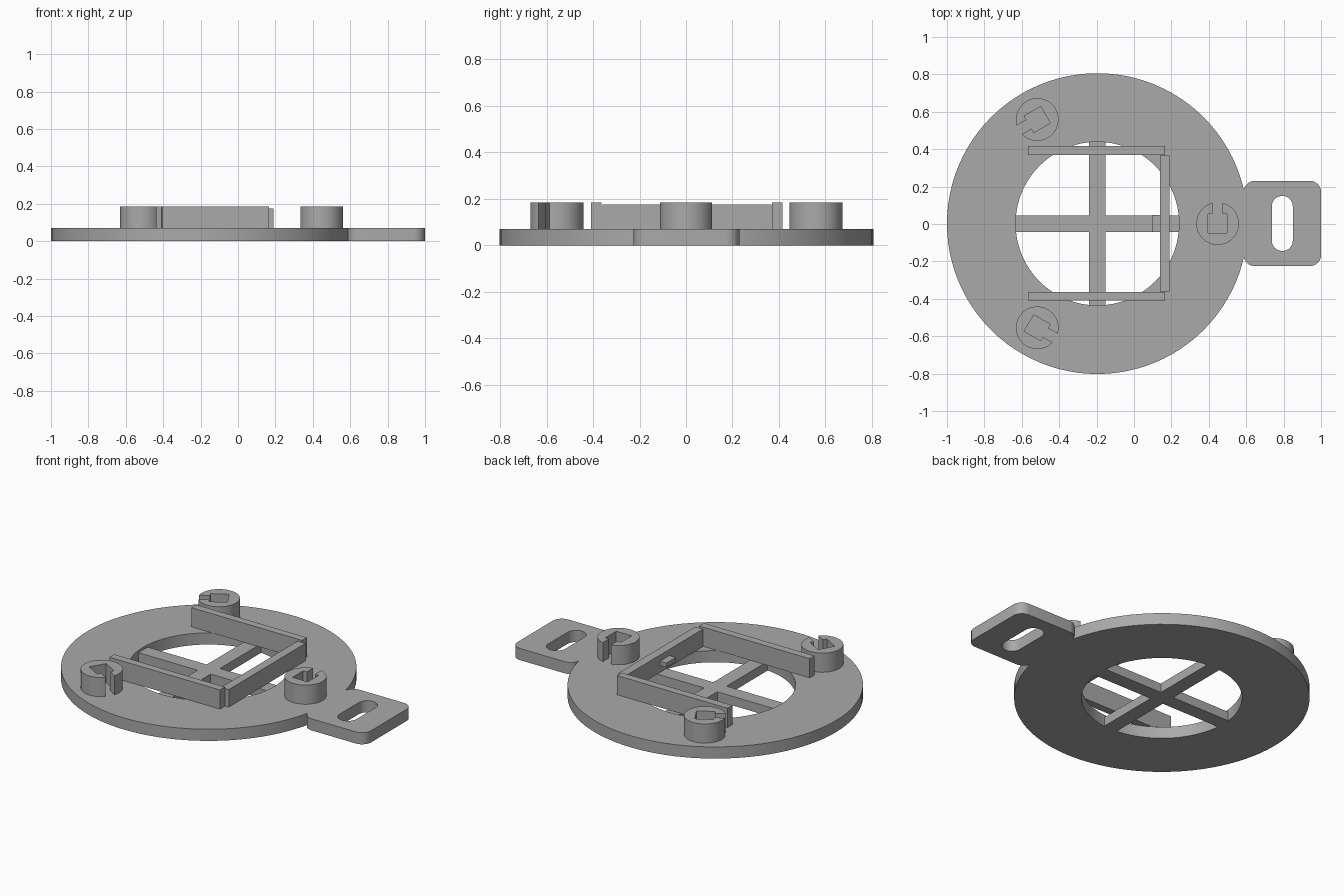
import bpy
import bmesh
from math import sin, cos, pi, radians, asin
from mathutils import Matrix

if "Cube" in bpy.data.objects:
    bpy.data.objects.remove(bpy.data.objects["Cube"])

GREY = (0.4, 0.4, 0.4, 1)
mat = bpy.data.materials.new("plain grey")
mat.use_nodes = True
mat.diffuse_color = GREY
mat.node_tree.nodes["Principled BSDF"].inputs["Base Color"].default_value = GREY

PLATE = 0.07      # plate thickness
TOP = 0.185       # top of posts and side walls
CX = -0.196       # disc centre


def finish(name, bm, matrix=Matrix()):
    bmesh.ops.recalc_face_normals(bm, faces=bm.faces)
    mesh = bpy.data.meshes.new(name)
    bm.to_mesh(mesh)
    bm.free()
    mesh.shade_smooth()
    mesh.set_sharp_from_angle(angle=radians(30))
    mesh.materials.append(mat)
    ob = bpy.data.objects.new(name, mesh)
    ob.matrix_world = matrix
    bpy.context.collection.objects.link(ob)
    return ob


def prism(name, outline, z0, z1, matrix=Matrix()):
    """Extrude a closed outline from z0 to z1."""
    bm = bmesh.new()
    face = bm.faces.new([bm.verts.new((x, y, z0)) for x, y in outline])
    side = bmesh.ops.extrude_face_region(bm, geom=[face], use_keep_orig=True)
    moved = [v for v in side["geom"] if isinstance(v, bmesh.types.BMVert)]
    bmesh.ops.translate(bm, verts=moved, vec=(0, 0, z1 - z0))
    return finish(name, bm, matrix)


def ring(name, outer, inner, z0, z1, matrix=Matrix()):
    """Plate with a hole, from two outlines with equal point counts."""
    bm = bmesh.new()
    loops = [[bm.verts.new((x, y, z)) for x, y in line]
             for line, z in ((outer, z0), (outer, z1), (inner, z1), (inner, z0))]
    n = len(outer)
    for a, b in zip(loops, loops[1:] + loops[:1]):
        for i in range(n):
            j = (i + 1) % n
            bm.faces.new((a[i], a[j], b[j], b[i]))
    return finish(name, bm, matrix)


def circle(r, n=96):
    return [(r * cos(2 * pi * i / n), r * sin(2 * pi * i / n)) for i in range(n)]


def rounded(hx, hy, r, steps=8):
    pts = []
    for q, (sx, sy) in enumerate(((1, 1), (-1, 1), (-1, -1), (1, -1))):
        for i in range(steps + 1):
            a = (q + i / steps) * pi / 2
            pts.append((sx * (hx - r) + r * cos(a), sy * (hy - r) + r * sin(a)))
    return pts


def block(name, x0, x1, y0, y1, z0, z1):
    return prism(name, [(x0, y0), (x1, y0), (x1, y1), (x0, y1)], z0, z1)


centre = Matrix.Translation((CX, 0.002, 0))

# Base disc and the cross spanning its opening
ring("base_disc", circle(0.804), circle(0.437), 0, PLATE, centre)
w, l = 0.044, 0.437
cross = []
for q in range(4):
    c, s = cos(q * pi / 2), sin(q * pi / 2)
    cross += [(x * c - y * s, x * s + y * c) for x, y in ((l, -w), (l, w), (w, w))]
prism("cross_bars", cross, 0, 0.055, centre)

# Mounting tab with a rounded slot
ring("mounting_tab", rounded(0.207, 0.228, 0.06), rounded(0.056, 0.147, 0.055),
     0, PLATE, Matrix.Translation((0.793, 0.003, 0))).data.update()
# Walls around the opening, with a small peg on the end wall
for side, y in (("left", 0.393), ("right", -0.386)):
    block("side_wall_" + side, -0.568, 0.167, y - 0.023, y + 0.023, PLATE, TOP)
block("end_wall", 0.139, 0.191, -0.36, 0.367, PLATE, 0.175)
block("wall_peg", 0.096, 0.139, -0.042, 0.047, 0.112, 0.138)

# Three round posts, each with a square socket open through a slot
R, SLOT, SOCKET = 0.114, 0.027, 0.051
gap = asin(SLOT / R)
start, sweep = pi / 2 + gap, 2 * pi - 2 * gap
post = [(R * cos(start + sweep * i / 48), R * sin(start + sweep * i / 48))
        for i in range(49)]
post += [(SLOT, SOCKET), (SOCKET, SOCKET), (SOCKET, -SOCKET),
         (-SOCKET, -SOCKET), (-SOCKET, SOCKET), (-SLOT, SOCKET)]
for i in range(3):
    place = (centre @ Matrix.Rotation(i * 2 * pi / 3, 4, 'Z')
             @ Matrix.Translation((0.643, 0, 0)))
    prism("post_%d" % (i + 1), post, PLATE, TOP, place)
